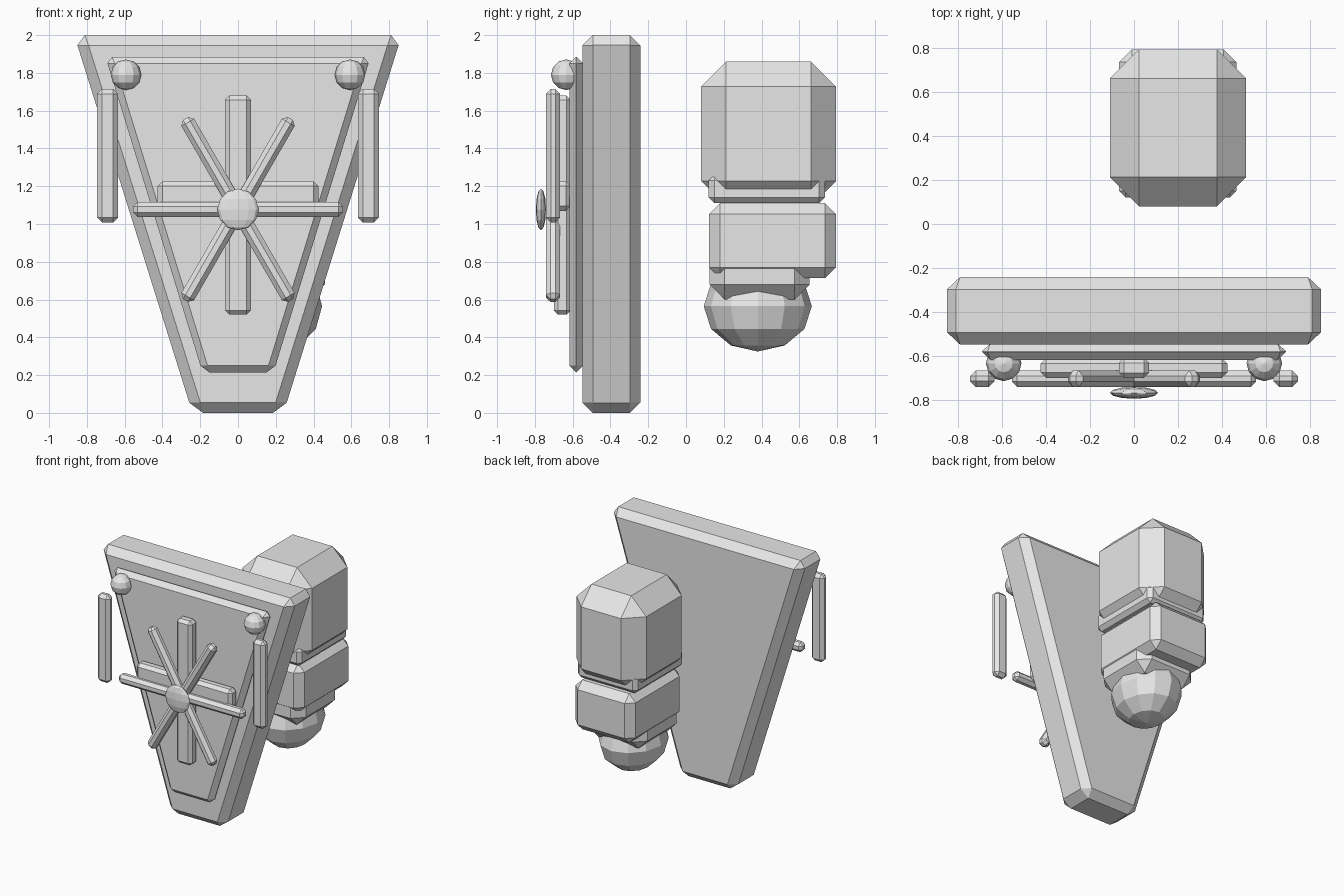
import bpy, bmesh
from math import radians
from mathutils import Matrix, Vector

cube = bpy.data.objects.get("Cube")
if cube:
    bpy.data.objects.remove(cube, do_unlink=True)

GREY = (0.8, 0.8, 0.8, 1)
grey = bpy.data.materials.new("plain_grey")
grey.use_nodes = True
grey.diffuse_color = GREY
grey.node_tree.nodes["Principled BSDF"].inputs["Base Color"].default_value = GREY


def finish(name, bm):
    mesh = bpy.data.meshes.new(name)
    bm.normal_update()
    bm.to_mesh(mesh)
    bm.free()
    mesh.materials.append(grey)
    obj = bpy.data.objects.new(name, mesh)
    bpy.context.collection.objects.link(obj)
    return obj


def block(name, x, y, z, bevel, bottom_scale=1.0, turn=0):
    """Chamfered box from (min, max) ranges; the bottom can taper, turn is about y."""
    bm = bmesh.new()
    bmesh.ops.create_cube(bm, size=1)
    size = Vector((x[1] - x[0], y[1] - y[0], z[1] - z[0]))
    for v in bm.verts:
        taper = bottom_scale if v.co.z < 0 else 1
        v.co = Vector((v.co.x * size.x * taper, v.co.y * size.y, v.co.z * size.z))
    bmesh.ops.bevel(bm, geom=bm.edges[:], offset=bevel, segments=1,
                    affect='EDGES', clamp_overlap=True)
    centre = Vector((sum(x), sum(y), sum(z))) / 2
    bm.transform(Matrix.Translation(centre) @ Matrix.Rotation(radians(turn), 4, 'Y'))
    return finish(name, bm)


def ball(name, centre, radii):
    """Faceted ball with separate radii along each axis."""
    bm = bmesh.new()
    bmesh.ops.create_uvsphere(bm, u_segments=12, v_segments=6, radius=1)
    bm.transform(Matrix.Translation(centre) @ Matrix.Diagonal((*radii, 1)))
    return finish(name, bm)


# Tapered shield and its raised front panel
block("shield", (-0.867, 0.867), (-0.549, -0.241), (0, 2), 0.056, bottom_scale=0.278)
block("shield_panel", (-0.702, 0.702), (-0.618, -0.543), (0.215, 1.885), 0.036,
      bottom_scale=0.268)

# Cross bars lying on the panel
block("upright_bar", (-0.069, 0.069), (-0.7, -0.61), (0.52, 1.68), 0.023)
block("cross_plate", (-0.425, 0.425), (-0.7, -0.61), (1.07, 1.225), 0.025)

# Wheel of three spokes around a flat hub
HUB_Z = 1.077
for i in range(3):
    block(f"spoke_{i + 1}", (-0.556, 0.556), (-0.741, -0.667),
          (HUB_Z - 0.039, HUB_Z + 0.039), 0.024, turn=60 * i)
ball("hub", (0, -0.768, HUB_Z), (0.11, 0.027, 0.11))

# Studs and hanging bars on both sides
for side, s in (("left", 1), ("right", -1)):
    ball(f"{side}_stud", (s * 0.593, -0.634, 1.79), (0.081, 0.081, 0.081))
    edges = sorted((s * 0.635, s * 0.746))
    block(f"{side}_side_bar", edges, (-0.741, -0.666), (1.008, 1.715), 0.026)

# Stacked arm and fist behind the shield
block("upper_block", (-0.11, 0.51), (0.08, 0.795), (1.095, 1.86), 0.133)
block("collar", (-0.068, 0.466), (0.12, 0.735), (1.11, 1.26), 0.03)
block("lower_block", (-0.068, 0.466), (0.122, 0.795), (0.713, 1.11), 0.058)
block("wrist", (-0.06, 0.46), (0.125, 0.655), (0.6, 0.85), 0.08)
ball("fist", (0.2, 0.38, 0.565), (0.245, 0.286, 0.24))
